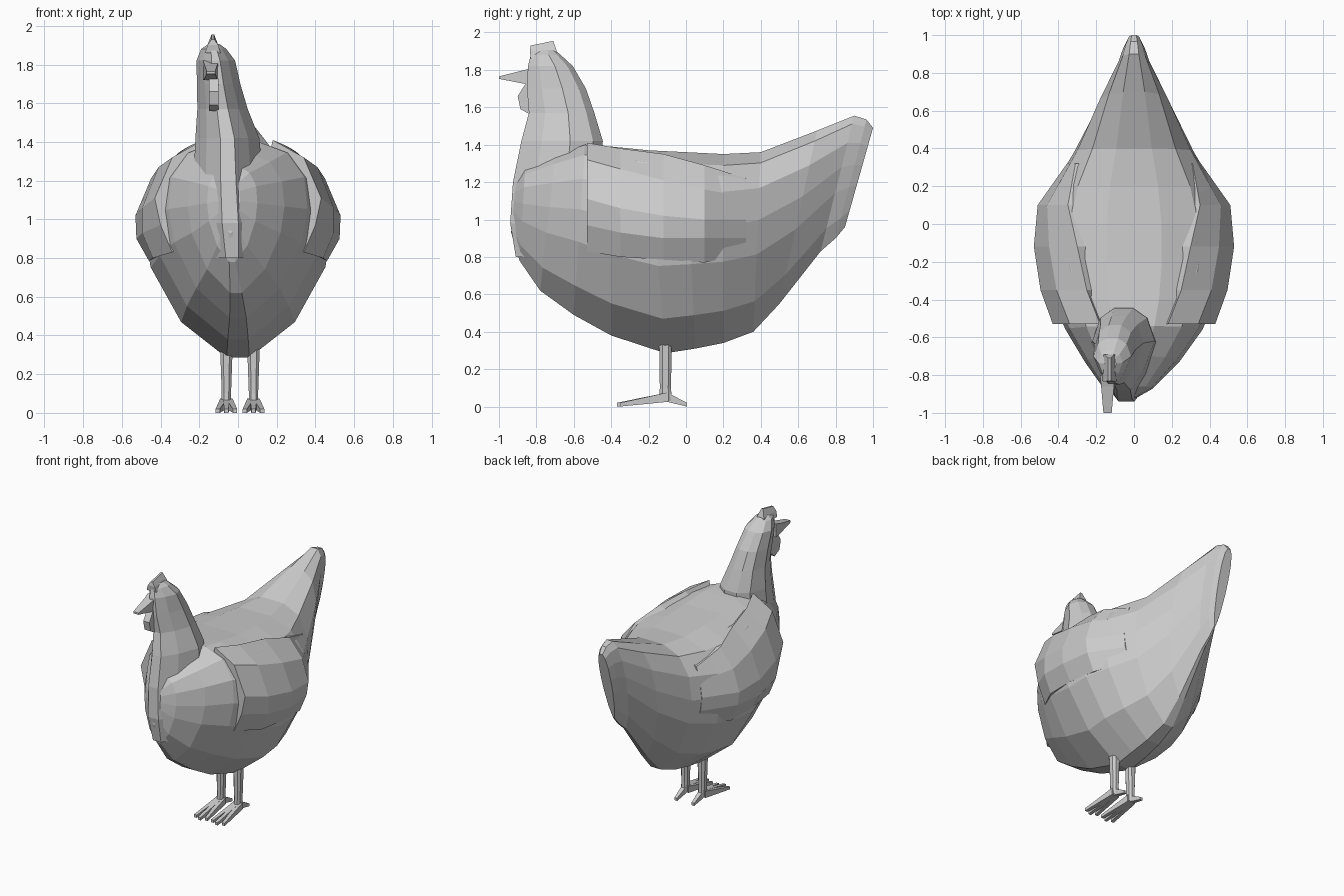
import bpy, bmesh


def loft(name, rings, mirror=False):
    """Skin equal-length rings of points and cap both ends."""
    bm = bmesh.new()
    vr = [[bm.verts.new(p) for p in r] for r in rings]
    n = len(rings[0])
    for a, b in zip(vr, vr[1:]):
        for i in range(n):
            j = (i + 1) % n
            bm.faces.new((a[i], a[j], b[j], b[i]))
    bm.faces.new(vr[0])
    bm.faces.new(vr[-1])
    bmesh.ops.recalc_face_normals(bm, faces=bm.faces)
    me = bpy.data.meshes.new(name)
    bm.to_mesh(me)
    bm.free()
    ob = bpy.data.objects.new(name, me)
    bpy.context.collection.objects.link(ob)
    if mirror:
        ob.modifiers.new("Mirror", 'MIRROR').use_axis = (True, False, False)
    return ob


def two_sided(half):
    return half + [(-a, b) for a, b in reversed(half)]


# Body with wedge tail: top y, top z, bottom y, bottom z, half width, x shift
hull = two_sided([(.12, 0), (.6, .17), (.92, .43), (1, .62), (.95, .8), (.7, .94), (.3, 1)])
sections = [
    (-.91, 1.20, -.935, .93, .05, -.04),
    (-.86, 1.27, -.89, .78, .13, -.03),
    (-.70, 1.34, -.78, .62, .25, -.01),
    (-.54, 1.40, -.60, .49, .36, 0),
    (-.40, 1.39, -.40, .38, .44, 0),
    (-.20, 1.37, -.11, .285, .49, 0),
    (.00, 1.36, .05, .31, .485, 0),
    (.20, 1.35, .20, .34, .425, 0),
    (.40, 1.36, .36, .40, .315, 0),
    (.70, 1.475, .50, .55, .19, 0),
    (.90, 1.555, .72, .83, .085, 0),
    (.965, 1.535, .80, .90, .06, 0),
    (1.0, 1.49, .85, .96, .04, 0)]
loft("body", [[(cx + w * a, yb + (yt - yb) * f, zb + (zt - zb) * f) for a, f in hull]
              for yt, zt, yb, zb, w, cx in sections])

# Neck and head, turned a little to one side: z, front y, back y, x centre, half width
egg = two_sided([(.22, 0), (.65, .25), (1, .6), (.75, .88), (.3, 1)])
neck = [
    (.80, -.91, -.55, -.03, .15),
    (.98, -.94, -.5, -.04, .19),
    (1.20, -.925, -.45, -.05, .18),
    (1.42, -.88, -.445, -.055, .165),
    (1.57, -.84, -.49, -.08, .13),
    (1.70, -.85, -.535, -.10, .112),
    (1.82, -.845, -.605, -.115, .10),
    (1.88, -.83, -.67, -.125, .065),
    (1.905, -.80, -.70, -.125, .03)]
loft("neck_and_head", [[(cx + w * a, yf + (yb - yf) * f, z) for a, f in egg]
                       for z, yf, yb, cx, w in neck])

# Comb: wedge narrowing to a ridge
loft("comb", [[(-.13 + s * w, y, z) for s, y in ((-1, yf), (1, yf), (1, yb), (-1, yb))]
              for z, yf, yb, w in ((1.86, -.83, -.69, .04), (1.90, -.835, -.69, .028))]
     + [[(-.137, -.83, 1.93), (-.123, -.83, 1.93), (-.123, -.71, 1.955), (-.137, -.71, 1.955)]])

# Beak: tapered box
loft("beak", [[(-.14 + s * w, y, z) for s, z in ((-1, zb), (1, zb), (1, zt), (-1, zt))]
              for y, w, zb, zt in ((-.80, .04, 1.72, 1.82), (-.86, .034, 1.725, 1.80),
                                   (-1.0, .022, 1.752, 1.765))])

# Wattle: flat plate under the beak
plate = [(-.855, 1.73), (-.9, 1.66), (-.885, 1.59), (-.83, 1.56), (-.78, 1.6), (-.78, 1.73)]
loft("wattle", [[(x, y, z) for y, z in plate] for x in (-.15, -.1)])

# Wings: shells standing proud of the body
wing = [
    (-.53, (.18, 1.41), (.34, 1.32), (.43, 1.11), (.40, .97), (.34, .83)),
    (-.35, (.25, 1.38), (.41, 1.27), (.495, 1.06), (.495, .93), (.44, .80)),
    (-.12, (.30, 1.35), (.45, 1.21), (.53, 1.02), (.525, .90), (.46, .785)),
    (.10, (.35, 1.29), (.46, 1.16), (.51, 1.00), (.495, .90), (.44, .77)),
    (.32, (.31, 1.22), (.34, 1.12), (.355, 1.0), (.345, .90), (.31, .82))]
loft("wings", [[(x, s[0], z) for x, z in s[1:] + ((.15, .9), (.15, 1.28))] for s in wing],
     mirror=True)


# Legs and feet
def toe(name, x, y0, x1, y1):
    loft(name, [[(cx + s * w, y, z) for s, z in ((-1, zb), (1, zb), (1, zt), (-1, zt))]
                for cx, y, w, zb, zt in ((x, y0, .018, .025, .075),
                                         (x1, y1, .011, 0, .02))])


for side, cx in (("left", -.06), ("right", .08)):
    loft(side + "_leg", [[(cx + a * w, -.11 + b * d, z)
                          for a, b in ((-1, -.5), (-.5, -1), (.5, -1), (1, -.5),
                                       (1, .5), (.5, 1), (-.5, 1), (-1, .5))]
                         for z, w, d in ((.03, .024, .034), (.1, .024, .03), (.38, .034, .034))])
    for i, dx in enumerate((-.045, 0, .045)):
        toe(f"{side}_toe_{i + 1}", cx + dx * .3, -.1, cx + dx, -.37 + abs(dx) * .4)
    toe(side + "_back_toe", cx, -.1, cx, .005)
